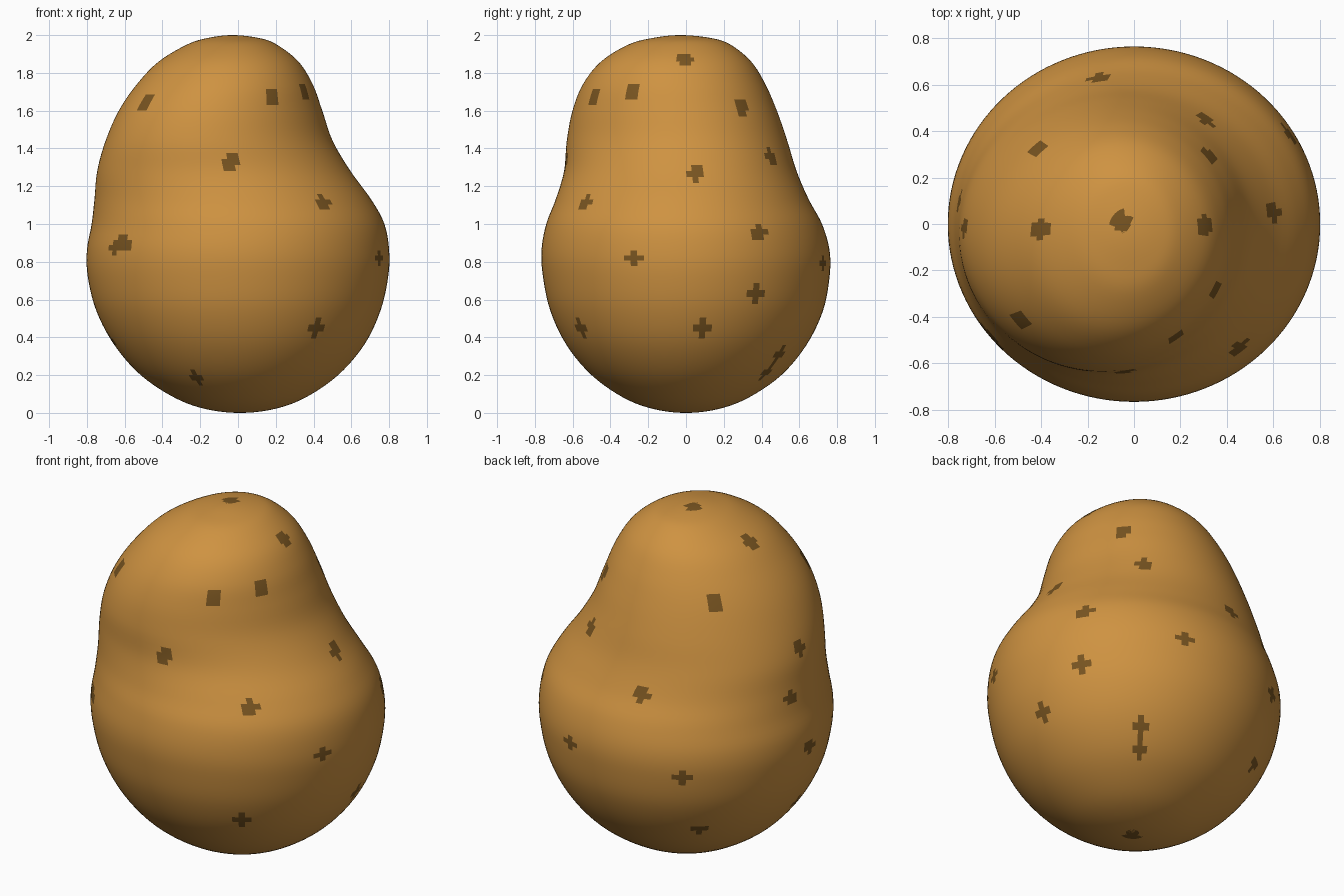
import bpy, bmesh, math, random
from mathutils import Vector

if "Cube" in bpy.data.objects:
    bpy.data.objects.remove(bpy.data.objects["Cube"])

random.seed(4)
SEGS, SUBS = 128, 5

# Body sections: height, left, right, front, back
SECTIONS = [
    (0, .01, .01, 0, 0), (.02, -.17, .19, -.17, .17), (.08, -.335, .355, -.33, .33),
    (.2, -.515, .53, -.50, .505), (.36, -.655, .668, -.633, .638), (.54, -.75, .754, -.718, .725),
    (.72, -.795, .795, -.757, .76), (.86, -.80, .80, -.765, .76), (1.0, -.775, .775, -.74, .72),
    (1.13, -.76, .705, -.69, .65), (1.28, -.745, .595, -.645, .585), (1.44, -.70, .50, -.63, .535),
    (1.6, -.63, .445, -.60, .48), (1.74, -.535, .395, -.545, .42), (1.86, -.42, .32, -.45, .345),
    (1.95, -.27, .205, -.305, .235), (1.985, -.16, .11, -.175, .13), (2.0, -.03, -.03, -.03, -.03)]

# Dark eyes on the skin: azimuth in degrees (0 = right, 90 = back), height
EYES = [
    (221, 1.63), (215, .86), (219, .89), (290, 1.68), (322, 1.69), (267, 1.32), (310, 1.12),
    (339, .83), (308, .44), (243, .2), (0, 1.88), (42, 1.61), (54, 1.37), (4, 1.27),
    (31, .95), (72, .78), (28, .62), (6, .45), (54, .21), (52, .31), (170, 2.0),
    (105, 1.15), (142, 1.65), (184, 1.87), (172, 1.08), (182, 1.33), (124, .735),
    (181, .76), (132, .39), (187, .38), (250, 0)]


def over_pole(s):
    return (s[0], s[2], s[1], s[4], s[3])


def catmull(a, b, c, d, t):
    return [.5 * (2 * q + (r - p) * t + (2 * p - 5 * q + 4 * r - s) * t * t
                  + (3 * q - p - 3 * r + s) * t ** 3) for p, q, r, s in zip(a, b, c, d)]


def material(name, color):
    m = bpy.data.materials.new(name)
    m.diffuse_color = color
    m.use_nodes = True
    m.node_tree.nodes["Principled BSDF"].inputs["Base Color"].default_value = m.diffuse_color
    return m


# Smooth the sections into closely spaced rings
pts = [over_pole(SECTIONS[1])] + SECTIONS + [over_pole(SECTIONS[-2])]
rows = [catmull(*pts[i:i + 4], k / SUBS) for i in range(len(pts) - 3) for k in range(SUBS)]

# Body skin
bm = bmesh.new()
rings = []
for z, x0, x1, y0, y1 in rows[1:]:
    skew = .035 * math.exp(-((z - 1.5) / .3) ** 2)
    ring = []
    for j in range(SEGS):
        a = math.tau * j / SEGS
        f = 1 + skew * math.sin(2 * a)
        ring.append(bm.verts.new(((x0 + x1) / 2 + (x1 - x0) / 2 * f * math.cos(a),
                                  (y0 + y1) / 2 + (y1 - y0) / 2 * f * math.sin(a), z)))
    rings.append(ring)
for lo, hi in zip(rings, rings[1:]):
    for j in range(SEGS):
        k = (j + 1) % SEGS
        bm.faces.new((lo[j], lo[k], hi[k], hi[j]))
for ring, s in ((rings[0][::-1], SECTIONS[0]), (rings[-1], SECTIONS[-1])):
    tip = bm.verts.new((s[1], s[3], s[0]))
    for j in range(SEGS):
        bm.faces.new((ring[j], ring[(j + 1) % SEGS], tip))

# Paint the eyes as small ragged face patches
centers = [(f, f.calc_center_median()) for f in bm.faces]
for az, z in EYES:
    d = Vector((math.cos(math.radians(az)), math.sin(math.radians(az)), 0))

    def miss(c):
        flat = Vector((c.x, c.y, 0))
        return (flat - d * flat.length).length + abs(c.z - z)
    seed = min((c for f, c in centers), key=miss)
    for f, c in centers:
        if (c - seed).length < .045 * random.uniform(.85, 1.1):
            f.material_index = 1

mesh = bpy.data.meshes.new("potato_body")
bm.to_mesh(mesh)
bm.free()
mesh.materials.append(material("skin", (.62, .29, .053, 1)))
mesh.materials.append(material("eyes", (.19, .09, .015, 1)))
mesh.shade_smooth()
body = bpy.data.objects.new("potato_body", mesh)
bpy.context.collection.objects.link(body)
